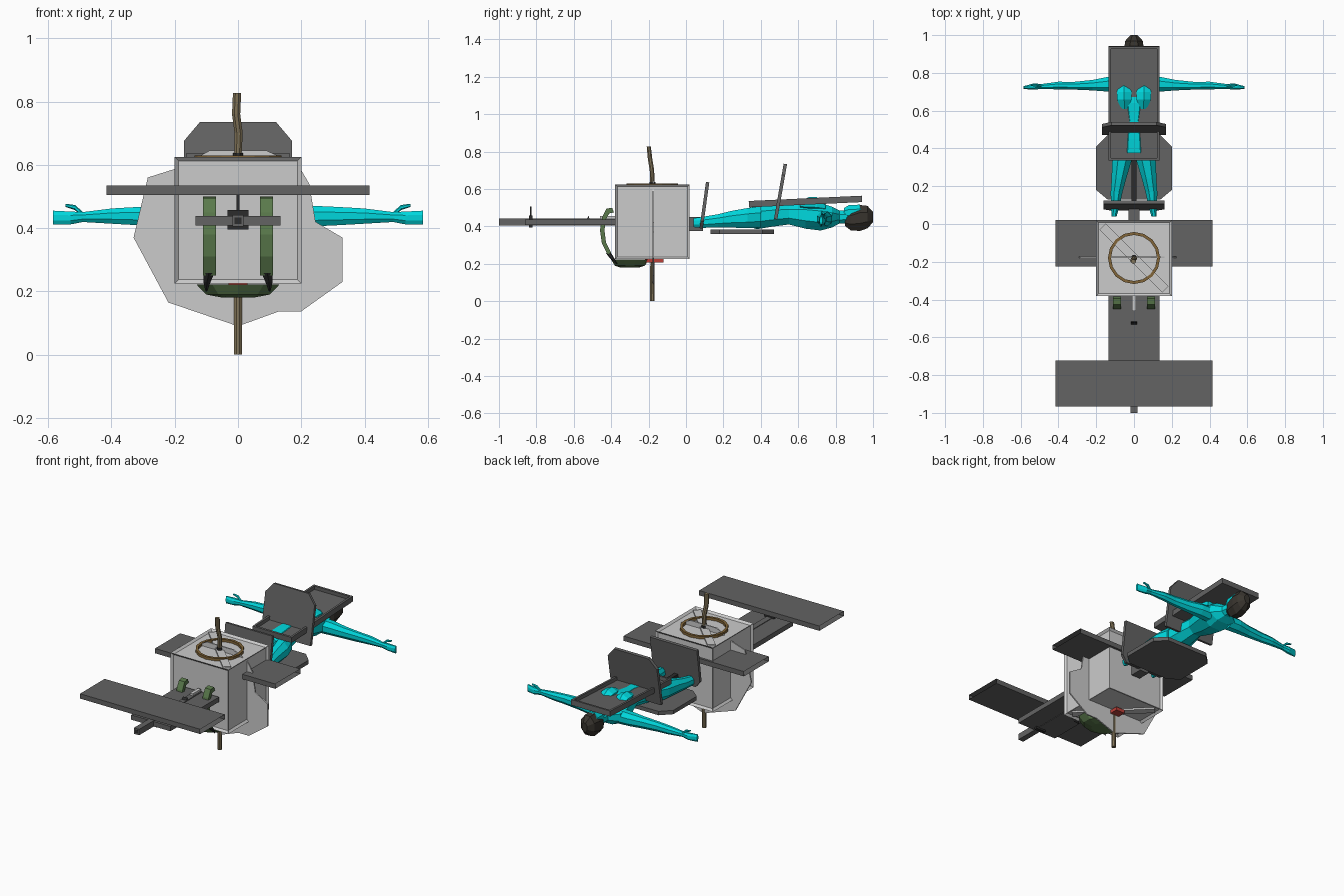
import bpy, bmesh, math
from mathutils import Vector, Matrix

if "Cube" in bpy.data.objects:
    bpy.data.objects.remove(bpy.data.objects["Cube"])


def mat(name, r, g, b):
    m = bpy.data.materials.new(name)
    m.diffuse_color = (r, g, b, 1)
    m.use_nodes = True
    m.node_tree.nodes["Principled BSDF"].inputs["Base Color"].default_value = m.diffuse_color
    return m


GRAY = mat("mid_gray", 0.125, 0.125, 0.125)
LIGHT = mat("light_gray", 0.6, 0.6, 0.6)
CYAN = mat("cyan", 0.0, 0.68, 0.72)
HAIR = mat("dark_brown", 0.04, 0.035, 0.028)
GREEN = mat("olive_green", 0.10, 0.19, 0.07)
WOOD = mat("tan_wood", 0.23, 0.18, 0.10)
GOLD = mat("bronze", 0.22, 0.13, 0.04)
RED = mat("red", 0.5, 0.05, 0.04)
BLACK = mat("near_black", 0.025, 0.025, 0.025)


def finish(name, bm, m):
    bmesh.ops.recalc_face_normals(bm, faces=bm.faces)
    me = bpy.data.meshes.new(name)
    bm.to_mesh(me)
    bm.free()
    me.materials.append(m)
    ob = bpy.data.objects.new(name, me)
    bpy.context.collection.objects.link(ob)
    return ob


def box(name, x, y, z, m, open_ends=False, rot=None):
    """Box from (min, max) ranges; open_ends removes the two x caps."""
    bm = bmesh.new()
    bmesh.ops.create_cube(bm, size=1)
    if open_ends:
        bmesh.ops.delete(bm, geom=[f for f in bm.faces if abs(f.normal.x) > .9], context='FACES')
    size = [b - a for a, b in (x, y, z)]
    bmesh.ops.scale(bm, vec=size, verts=bm.verts)
    if rot:
        bmesh.ops.rotate(bm, matrix=rot, verts=bm.verts)
    bmesh.ops.translate(bm, vec=[(a + b) / 2 for a, b in (x, y, z)], verts=bm.verts)
    return finish(name, bm, m)


def slab(name, pts, origin, u, v, thick, m):
    """Extruded flat outline, laid out on the axes u and v."""
    u, v = Vector(u).normalized(), Vector(v).normalized()
    n = u.cross(v)
    bm = bmesh.new()
    f = bm.faces.new([bm.verts.new(Vector(origin) + u * a + v * b) for a, b in pts])
    ext = bmesh.ops.extrude_face_region(bm, geom=[f])
    vs = [g for g in ext['geom'] if isinstance(g, bmesh.types.BMVert)]
    bmesh.ops.translate(bm, vec=n * thick, verts=vs)
    return finish(name, bm, m)


def loft(name, stations, m, axis, sides=8):
    """Skin of elliptical rings (x, y, z, radius_a, radius_b) across one axis."""
    a, b = [(1, 2), (0, 2), (0, 1)][axis]
    bm = bmesh.new()
    rings = []
    for *c, ra, rb in stations:
        ring = []
        for i in range(sides):
            t = 2 * math.pi * (i + .5) / sides
            p = Vector(c)
            p[a] += ra * math.cos(t)
            p[b] += rb * math.sin(t)
            ring.append(bm.verts.new(p))
        rings.append(ring)
    for r, s in zip(rings, rings[1:]):
        for i in range(sides):
            j = (i + 1) % sides
            bm.faces.new((r[i], r[j], s[j], s[i]))
    bm.faces.new(rings[0])
    bm.faces.new(rings[-1])
    return finish(name, bm, m)


# Crate with recessed panels on every side
bm = bmesh.new()
bmesh.ops.create_cube(bm, size=.4)
bmesh.ops.translate(bm, vec=(0, -.18, .425), verts=bm.verts)
bmesh.ops.recalc_face_normals(bm, faces=bm.faces)
bmesh.ops.inset_individual(bm, faces=bm.faces[:], thickness=.018, depth=-.012)
finish("crate", bm, LIGHT)
for nm, z in (("top_brace", .614), ("bottom_brace", .226)):
    box(nm, (-.235, .235), (-.203, -.157), (z, z + .010), LIGHT,
        rot=Matrix.Rotation(-math.pi / 4, 3, 'Z'))

# Ring lying on the crate
bm = bmesh.new()
prof = [(.122, .614), (.138, .614), (.138, .63), (.122, .63)]
vs = [bm.verts.new((r, 0, z)) for r, z in prof]
es = [bm.edges.new((vs[i], vs[(i + 1) % 4])) for i in range(4)]
bmesh.ops.spin(bm, geom=vs + es, cent=(0, 0, 0), axis=(0, 0, 1), angle=2 * math.pi, steps=16)
bmesh.ops.remove_doubles(bm, verts=bm.verts, dist=.0005)
bmesh.ops.translate(bm, vec=(0, -.18, 0), verts=bm.verts)
finish("top_ring", bm, GOLD)

# Crooked stick through the crate
loft("stick", [(0, -.18, 0, .014, .013), (0, -.18, .2, .013, .012), (0, -.18, .63, .012, .012),
               (.002, -.182, .70, .014, .013), (-.006, -.192, .76, .014, .013),
               (-.003, -.199, .827, .014, .012)], WOOD, 2)
loft("stick_collar", [(0, -.18, .61, .019, .019), (0, -.18, .637, .017, .017)], BLACK, 2)

# Thin jagged plate across the crate
slab("jagged_plate", [(0, .09), (.13, .137), (.2, .137), (.33, .23), (.33, .37), (.245, .42),
                      (.225, .54), (.19, .60), (.09, .645), (-.09, .645), (-.19, .59),
                      (-.285, .56), (-.33, .37), (-.22, .165)],
     (0, -.172, 0), (1, 0, 0), (0, 0, 1), .008, LIGHT)

# Wings, tail board and tail tube
for nm, y in (("front_wing", (-.965, -.722)), ("middle_wing", (-.225, .022))):
    box(nm, (-.415, .415), y, (.505, .535), GRAY, open_ends=True)
box("tail_board", (-.135, .135), (-.86, -.38), (.408, .438), GRAY)
box("tail_tube", (-.018, .018), (-1, -.38), (.405, .442), GRAY)
box("tube_hole", (-.011, .011), (-1.001, -.999), (.413, .434), BLACK)
box("tail_bracket", (-.033, .033), (-.84, -.82), (.395, .458), BLACK)
box("wing_post", (-.005, .005), (-.835, -.825), (.45, .506), BLACK)
slab("board_fin", [(-.535, .438), (-.515, .438), (-.52, .455)], (-.015, 0, 0),
     (0, 1, 0), (0, 0, 1), .03, BLACK)
box("crate_peg", (-.01, .01), (-.46, -.38), (.438, .455), LIGHT)

# Curved claws with dark tips, and the bowl beneath
claw = [(-.395, .50), (-.425, .495), (-.448, .45), (-.46, .38), (-.45, .31), (-.42, .25)]
inner = [(-.40, .26), (-.428, .315), (-.436, .38), (-.427, .44), (-.41, .47), (-.385, .475)]
for s, side in ((-1, "left"), (1, "right")):
    slab(side + "_claw", claw + inner, (s * .09 - .02, 0, 0), (0, 1, 0), (0, 0, 1), .04, GREEN)
    loft(side + "_claw_tip", [(s * .092, -.415, .258, .02, .014), (s * .098, -.395, .23, .013, .012),
                              (s * .10, -.37, .20, .003, .003)], BLACK, 2, 6)
loft("green_bowl", [(0, -.30, .18, .05, .05), (0, -.30, .19, .105, .08),
                    (0, -.30, .222, .138, .10)], GREEN, 2, 10)
box("bowl_base", (-.04, .04), (-.33, -.24), (.182, .195), BLACK)
box("red_block", (-.03, .03), (-.22, -.12), (.207, .228), RED)

# Rear neck, rod and low plate
box("rear_neck", (-.03, .03), (.015, .09), (.375, .45), GRAY)
box("rear_rod", (-.013, .013), (.09, .34), (.41, .44), BLACK)
slab("low_plate", [(-.2, .18), (-.14, .13), (.14, .13), (.2, .18), (.2, .41), (.14, .47),
                   (-.14, .47), (-.2, .41)], (0, 0, .36), (1, 0, 0), (0, 1, 0), .024, GRAY)

# Two leaning panels
slab("near_panel", [(-.13, 0), (.13, 0), (.162, .04), (.162, .25), (-.162, .25), (-.162, .04)],
     (0, .09, .388), (1, 0, 0), (0, .035, .25), .018, GRAY)
slab("far_panel", [(-.17, 0), (.17, 0), (.17, .24), (.12, .30), (-.12, .30), (-.17, .24)],
     (0, .488, .437), (1, 0, 0), (0, .052, .295), .018, GRAY)

# Shallow tilted tray
tilt = math.atan2(.028, .6)
along, up = (0, math.cos(tilt), math.sin(tilt)), (0, -math.sin(tilt), math.cos(tilt))
base = Vector((0, .337, .502))
slab("tray_floor", [(-.135, 0), (.135, 0), (.135, .605), (-.135, .605)], base, (1, 0, 0), along, .012, GRAY)
for nm, x in (("left_rim", -.135), ("right_rim", .122)):
    slab("tray_" + nm, [(0, 0), (.605, 0), (.605, .034), (0, .034)],
         base + Vector((x, 0, 0)), along, up, .013, GRAY)
for nm, d in (("near_rim", .013), ("far_rim", .605)):
    slab("tray_" + nm, [(-.135, 0), (.135, 0), (.135, .034), (-.135, .034)],
         base + Vector(along) * d, (1, 0, 0), up, .013, GRAY)

# Reclining figure: torso, chest and head
loft("torso", [(0, .335, .445, .05, .05), (0, .38, .452, .088, .072), (0, .45, .46, .078, .068),
               (0, .55, .468, .058, .062), (0, .64, .46, .085, .078), (0, .72, .452, .105, .08),
               (0, .78, .45, .10, .06), (0, .82, .45, .04, .038), (0, .87, .45, .035, .036)], CYAN, 1)
for s, side in ((-1, "left"), (1, "right")):
    loft(side + "_chest", [(s * .05, .61, .515, .02, .018), (s * .052, .66, .522, .045, .036),
                           (s * .052, .70, .52, .045, .036), (s * .055, .745, .505, .025, .02)], CYAN, 1, 6)
    # Arms with flat hands and raised thumbs
    loft(side + "_arm", [(s * .07, .74, .44, .045, .045), (s * .14, .74, .44, .042, .042),
                         (s * .22, .735, .438, .03, .036), (s * .32, .732, .438, .022, .031),
                         (s * .40, .733, .438, .022, .026), (s * .49, .728, .435, .014, .017),
                         (s * .53, .728, .432, .018, .022), (s * .585, .722, .433, .008, .024)], CYAN, 0)
    loft(side + "_thumb", [(s * .49, .73, .442, .008, .009), (s * .515, .735, .465, .008, .008),
                           (s * .545, .735, .472, .006, .005)], CYAN, 0, 6)
    # Legs spread slightly
    loft(side + "_leg", [(s * .05, .40, .45, .045, .06), (s * .065, .33, .445, .055, .058),
                         (s * .08, .24, .438, .042, .048), (s * .092, .17, .43, .034, .038),
                         (s * .10, .09, .422, .024, .032), (s * .105, .04, .42, .014, .026)], CYAN, 1)
loft("face", [(0, .845, .47, .03, .03), (0, .87, .475, .042, .042), (0, .93, .475, .045, .045),
              (0, .955, .47, .03, .03)], CYAN, 1)
loft("hair", [(0, .85, .43, .03, .03), (0, .88, .435, .05, .06), (0, .93, .445, .056, .075),
              (0, .97, .45, .05, .065), (0, 1.0, .45, .02, .03)], HAIR, 1)
